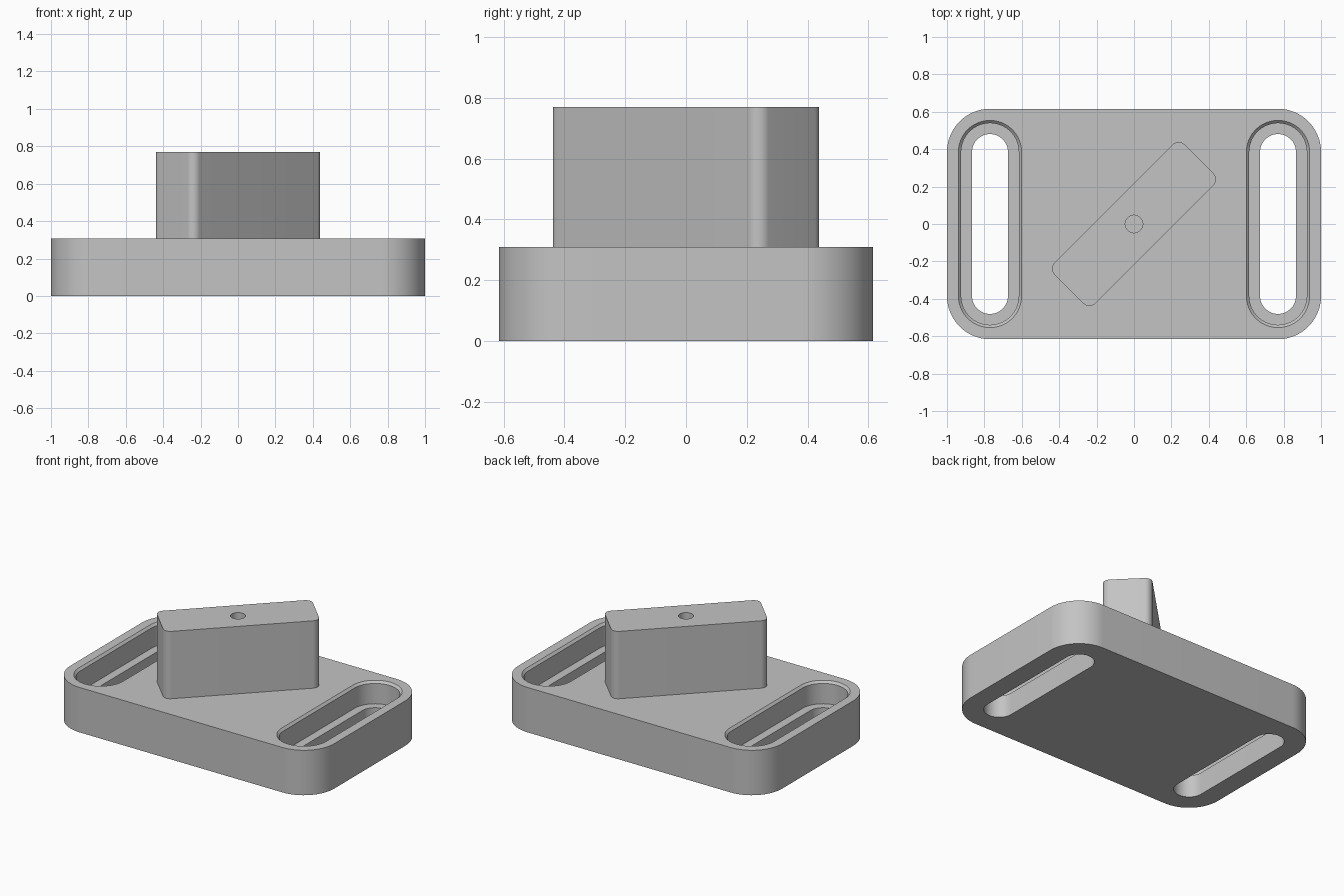
import bpy, bmesh, math
from mathutils import Matrix

cube = bpy.data.objects.get("Cube")
if cube:
    bpy.data.objects.remove(cube, do_unlink=True)

grey = bpy.data.materials.new("plain grey")
grey.use_nodes = True
COLOUR = (0.55, 0.55, 0.55, 1)
grey.diffuse_color = COLOUR
grey.node_tree.nodes["Principled BSDF"].inputs["Base Color"].default_value = COLOUR

PLATE_TOP, BLOCK_TOP = 0.308, 0.77
SLOT_X, SLOT_Y = 0.77, 0.385          # slot centre and half length of its straight part


def outline(cx, cy, r, steps=16):
    """Rounded rectangle: arcs of radius r around the corners (+-cx, +-cy)."""
    pts = []
    for q, (sx, sy) in enumerate([(1, 1), (-1, 1), (-1, -1), (1, -1)]):
        for i in range(steps + 1):
            a = (q + i / steps) * math.pi / 2
            p = (sx * cx + r * math.cos(a), sy * cy + r * math.sin(a))
            if not pts or math.dist(p, pts[-1]) > 1e-5:
                pts.append(p)
    if math.dist(pts[0], pts[-1]) < 1e-5:
        pts.pop()
    return pts


def loft(name, cx, cy, layers, matrix=Matrix()):
    """Closed solid through stacked outlines; layers are (radius, height)."""
    bm = bmesh.new()
    rings = [[bm.verts.new((x, y, z)) for x, y in outline(cx, cy, r)] for r, z in layers]
    for low, high in zip(rings, rings[1:]):
        n = len(low)
        for i in range(n):
            j = (i + 1) % n
            bm.faces.new((low[i], low[j], high[j], high[i]))
    bm.faces.new(rings[0][::-1])
    bm.faces.new(rings[-1])
    bm.transform(matrix)
    bmesh.ops.recalc_face_normals(bm, faces=bm.faces)
    mesh = bpy.data.meshes.new(name)
    bm.to_mesh(mesh)
    bm.free()
    mesh.materials.append(grey)
    obj = bpy.data.objects.new(name, mesh)
    bpy.context.collection.objects.link(obj)
    return obj


def cut(target, cutter):
    """Subtract the cutter from the target, then discard the cutter."""
    cutter.hide_render = True
    mod = target.modifiers.new("cut", 'BOOLEAN')
    mod.operation, mod.solver, mod.object = 'DIFFERENCE', 'EXACT', cutter
    select(target)
    bpy.ops.object.modifier_apply(modifier=mod.name)
    bpy.data.objects.remove(cutter, do_unlink=True)


def select(obj):
    bpy.ops.object.select_all(action='DESELECT')
    obj.select_set(True)
    bpy.context.view_layer.objects.active = obj


# Base plate with two stepped slots, each with a chamfered rim
plate = loft("base_plate", 0.769, 0.385, [(0.231, 0), (0.231, PLATE_TOP)])
CHAMFER = 0.015
slot_layers = [(0.096, -0.1), (0.096, 0.154), (0.154, 0.154),
               (0.154, PLATE_TOP - CHAMFER), (0.154 + 2 * CHAMFER, PLATE_TOP + CHAMFER)]
for side in (-1, 1):
    cut(plate, loft("slot_cutter", 0, SLOT_Y, slot_layers,
                    Matrix.Translation((side * SLOT_X, 0, 0))))

# Upright block turned diagonally, with a blind hole in its top
block = loft("diagonal_block", 0.446, 0.108, [(0.046, PLATE_TOP), (0.046, BLOCK_TOP)],
             Matrix.Rotation(math.pi / 4, 4, 'Z'))
cut(block, loft("hole_cutter", 0, 0, [(0.047, 0.4), (0.047, BLOCK_TOP + 0.1)]))

for part in (plate, block):
    select(part)
    bpy.ops.object.shade_smooth_by_angle(angle=math.radians(30))
